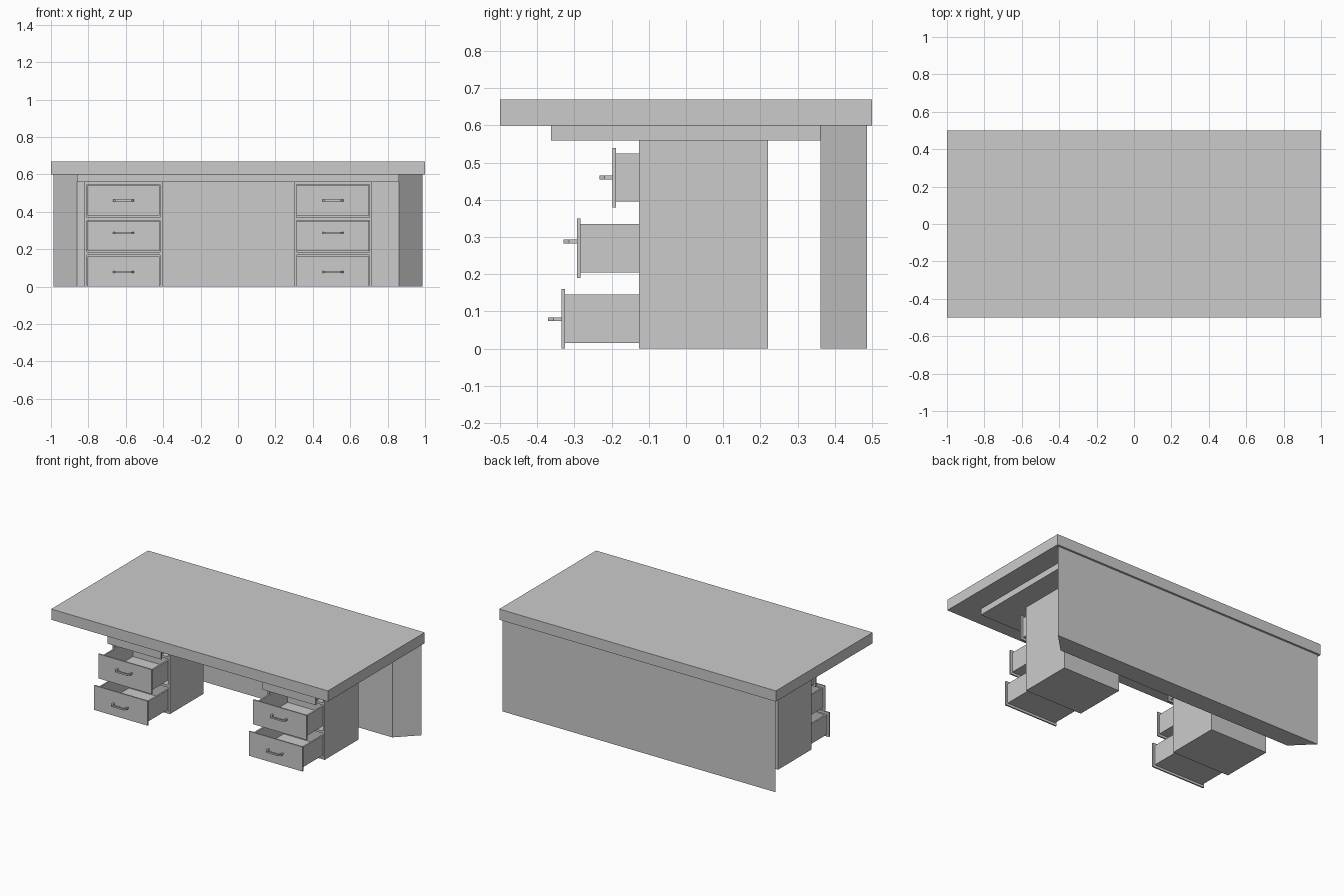
import bpy, bmesh

if "Cube" in bpy.data.objects:
    bpy.data.objects.remove(bpy.data.objects["Cube"])


def finish(name, bm):
    bmesh.ops.recalc_face_normals(bm, faces=bm.faces)
    me = bpy.data.meshes.new(name)
    bm.to_mesh(me)
    bm.free()
    ob = bpy.data.objects.new(name, me)
    bpy.context.collection.objects.link(ob)
    return ob


def add_box(bm, x0, x1, y0, y1, z0, z1):
    add_prism(bm, [(x0, y0), (x1, y0), (x1, y1), (x0, y1)], z0, z1)


def add_prism(bm, pts, z0, z1):
    face = bm.faces.new([bm.verts.new((x, y, z0)) for x, y in pts])
    ext = bmesh.ops.extrude_face_region(bm, geom=[face])
    verts = [v for v in ext["geom"] if isinstance(v, bmesh.types.BMVert)]
    bmesh.ops.translate(bm, verts=verts, vec=(0, 0, z1 - z0))


def boxes(name, *dims):
    bm = bmesh.new()
    for d in dims:
        add_box(bm, *d)
    return finish(name, bm)


def prism(name, pts, z0, z1):
    bm = bmesh.new()
    add_prism(bm, pts, z0, z1)
    return finish(name, bm)


# Top, under-frame and back panel with slanted ends
boxes("tabletop", (-1, 1, -0.5, 0.5, 0.60, 0.67))
boxes("under_frame", (-0.86, 0.86, -0.363, 0.362, 0.56, 0.60))
prism("back_panel", [(-0.862, 0.362), (0.862, 0.362), (0.987, 0.487), (-0.987, 0.487)], 0, 0.60)

HW, T = 0.208, 0.013           # cabinet half width, board thickness
FRONT, BACK = -0.126, 0.221
DRAWERS = [("top", 0.38, -0.197, 0.46), ("middle", 0.19, -0.293, 0.288), ("bottom", 0.0, -0.335, 0.079)]

for side, cx in (("left", -0.612), ("right", 0.507)):
    # Open-fronted cabinet with two dividers
    a, b = cx - HW, cx + HW
    shelves = [(a + T, b - T, FRONT, BACK - T, z, z + h)
               for z, h in ((0, 0.01), (0.17, 0.015), (0.355, 0.015), (0.547, 0.013))]
    boxes(side + "_cabinet",
          (a, a + T, FRONT, BACK, 0, 0.56), (b - T, b, FRONT, BACK, 0, 0.56),
          (a + T, b - T, BACK - T, BACK, 0, 0.56), *shelves)

    for level, z, y, hz in DRAWERS:
        label = f"{side}_{level}_drawer"
        # Drawer front
        boxes(label + "_front", (cx - 0.193, cx + 0.193, y, y + 0.009, z, z + 0.16))
        # Open-topped drawer tray
        l, r, f, k = cx - 0.18, cx + 0.18, y + 0.009, min(y + 0.335, BACK - T - 0.005)
        z0, z1, t = z + 0.015, z + 0.145, 0.01
        boxes(label + "_tray",
              (l, l + t, f, k, z0, z1), (r - t, r, f, k, z0, z1),
              (l + t, r - t, f, f + t, z0, z1), (l + t, r - t, k - t, k, z0, z1),
              (l + t, r - t, f + t, k - t, z0, z0 + t))
        # Bow handle
        half = [(0.056, 0), (0.056, -0.022), (0.042, -0.036)]
        inner = [(0.046, 0), (0.046, -0.018), (0.038, -0.026)]
        loop = ([(-x, d) for x, d in half] + half[::-1]
                + inner + [(-x, d) for x, d in inner[::-1]])
        prism(label + "_handle", [(cx + x, y + d) for x, d in loop], hz - 0.005, hz + 0.005)
